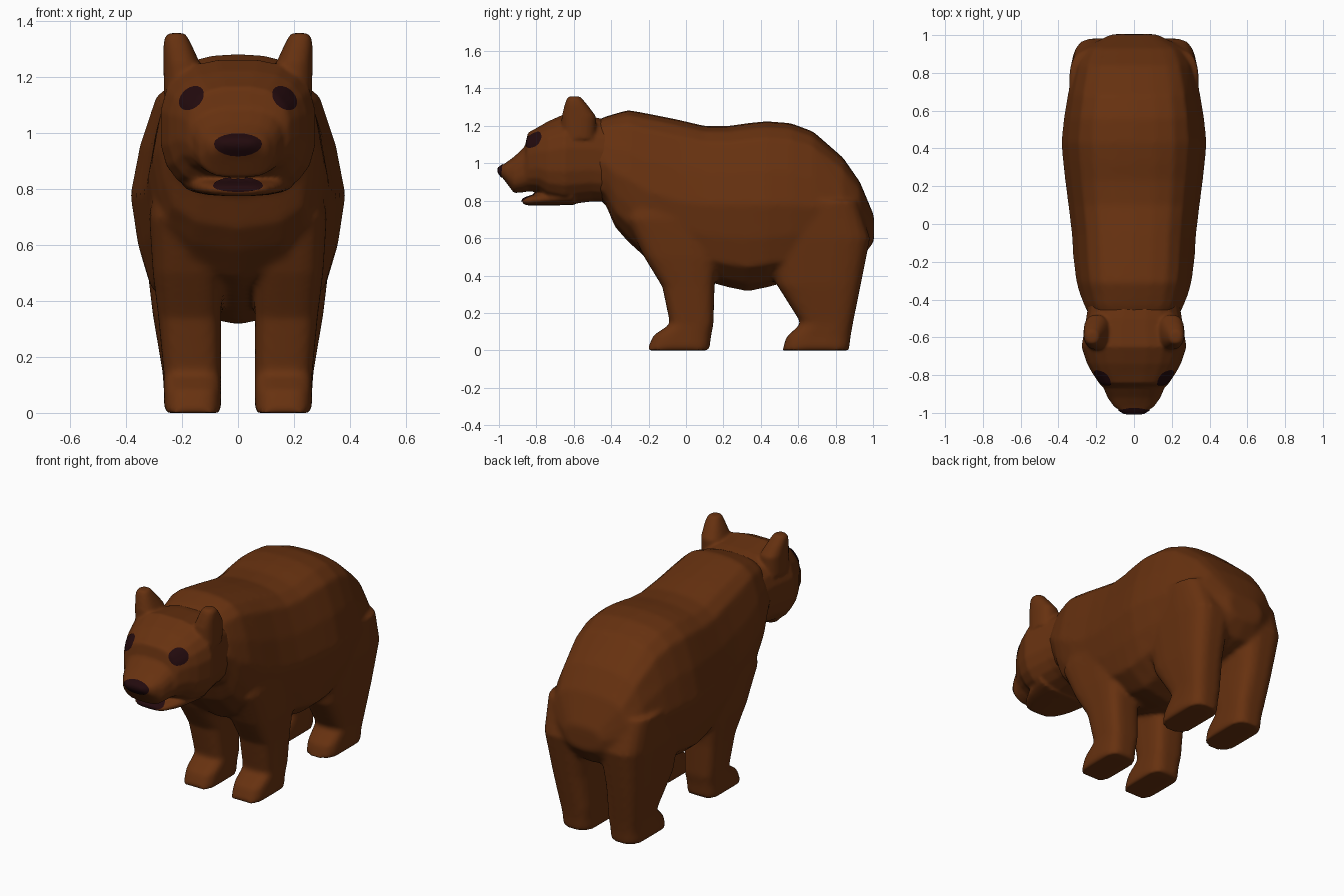
import bpy, bmesh, math
from mathutils import Vector
from mathutils.bvhtree import BVHTree

if "Cube" in bpy.data.objects:
    bpy.data.objects.remove(bpy.data.objects["Cube"])


def material(name, rgb):
    m = bpy.data.materials.new(name)
    m.diffuse_color = (*rgb, 1)
    m.use_nodes = True
    m.node_tree.nodes["Principled BSDF"].inputs["Base Color"].default_value = m.diffuse_color
    return m


fur = material("brown_fur", (0.135, 0.031, 0.005))
dark = material("dark_skin", (0.016, 0.003, 0.004))


def loft(bm, rings):
    """Skin a list of equal-length point rings and cap both ends."""
    vs = [[bm.verts.new(p) for p in r] for r in rings]
    n = len(vs[0])
    faces = [bm.faces.new(vs[0]), bm.faces.new(vs[-1][::-1])]
    for a, b in zip(vs, vs[1:]):
        for i in range(n):
            j = (i + 1) % n
            faces.append(bm.faces.new((a[i], b[i], b[j], a[j])))
    bmesh.ops.recalc_face_normals(bm, faces=faces)


def rounded(hx, hy, power, n=20):
    """Rounded rectangle centred on zero."""
    pts = []
    for i in range(n):
        a = 2 * math.pi * (i + 0.5) / n
        c, s = math.cos(a), math.sin(a)
        pts.append((hx * math.copysign(abs(c) ** (2 / power), c),
                    hy * math.copysign(abs(s) ** (2 / power), s)))
    return pts


def upright(rows, side, power):
    """Rings stacked in z from rows of z, y0, y1, x0, x1."""
    return [[(side * ((x0 + x1) / 2 + u), (y0 + y1) / 2 + v, z)
             for u, v in rounded((x1 - x0) / 2, (y1 - y0) / 2, power)]
            for z, y0, y1, x0, x1 in rows]


def lengthwise(rows, power):
    """Rings along y from rows of y, half width, top, bottom."""
    return [[(u, y, (t + b) / 2 + v) for u, v in rounded(w, (t - b) / 2, power)]
            for y, w, t, b in rows]


def blended_object(name, bm, voxel, steps):
    """Fuse overlapping volumes into one soft skin."""
    me = bpy.data.meshes.new(name)
    bm.to_mesh(me)
    bm.free()
    me.materials.append(fur)
    ob = bpy.data.objects.new(name, me)
    bpy.context.collection.objects.link(ob)
    r = ob.modifiers.new("fuse", 'REMESH')
    r.mode = 'VOXEL'
    r.voxel_size = voxel
    r.use_smooth_shade = True
    s = ob.modifiers.new("soften", 'SMOOTH')
    s.factor = 0.5
    s.iterations = steps
    return ob


# Torso: y, half width, top, bottom, height of widest point
torso = [(-0.52, 0.22, 1.21, 0.84, 1.02), (-0.43, 0.265, 1.25, 0.78, 1.0),
         (-0.38, 0.285, 1.265, 0.66, 0.95), (-0.31, 0.305, 1.285, 0.58, 0.92),
         (-0.20, 0.32, 1.265, 0.48, 0.85), (-0.05, 0.33, 1.235, 0.42, 0.80),
         (0.10, 0.348, 1.20, 0.37, 0.78), (0.23, 0.365, 1.20, 0.335, 0.78),
         (0.33, 0.376, 1.215, 0.315, 0.78), (0.43, 0.385, 1.225, 0.335, 0.78),
         (0.56, 0.372, 1.215, 0.37, 0.78), (0.68, 0.352, 1.17, 0.42, 0.77),
         (0.84, 0.318, 1.03, 0.45, 0.73), (0.93, 0.275, 0.90, 0.48, 0.70),
         (1.005, 0.12, 0.72, 0.58, 0.67)]
half = [(0, 1), (0.3, 0.985), (0.56, 0.93), (0.76, 0.79), (0.91, 0.4), (1, 0),
        (0.93, -0.4), (0.82, -0.72), (0.52, -0.92), (0, -1)]
section = half + [(-u, v) for u, v in half[-2:0:-1]]
bm = bmesh.new()
loft(bm, [[(u * w, y, m + v * ((t - m) if v > 0 else (m - b)))
           for u, v in section] for y, w, t, b, m in torso])

# Legs with forward paws: z, back-to-front range, inner-to-outer range
front_leg = [(0, -0.21, 0.125, 0.06, 0.265), (0.08, -0.175, 0.135, 0.06, 0.265),
             (0.14, -0.085, 0.147, 0.06, 0.266), (0.34, -0.127, 0.153, 0.06, 0.285),
             (0.5, -0.225, 0.17, 0.055, 0.305), (0.7, -0.32, 0.15, 0.05, 0.318),
             (0.9, -0.28, 0.1, 0.06, 0.29)]
rear_leg = [(0, 0.515, 0.872, 0.06, 0.265), (0.07, 0.535, 0.88, 0.06, 0.265),
            (0.145, 0.615, 0.893, 0.06, 0.27), (0.35, 0.485, 0.935, 0.06, 0.305),
            (0.6, 0.44, 0.985, 0.04, 0.335), (0.8, 0.5, 0.92, 0.04, 0.345)]
for side in (1, -1):
    loft(bm, upright(front_leg, side, 3.6))
    loft(bm, upright(rear_leg, side, 3.4))
blended_object("body_and_legs", bm, 0.014, 7)

# Skull and muzzle
bm = bmesh.new()
loft(bm, lengthwise([(-0.40, 0.24, 1.23, 0.79), (-0.50, 0.255, 1.25, 0.795),
                     (-0.65, 0.28, 1.265, 0.775), (-0.74, 0.25, 1.225, 0.80),
                     (-0.79, 0.222, 1.195, 0.845), (-0.845, 0.185, 1.165, 0.85),
                     (-0.862, 0.165, 1.09, 0.845), (-0.92, 0.14, 1.035, 0.84),
                     (-0.965, 0.108, 1.002, 0.902), (-1.004, 0.055, 0.978, 0.95)], 2.7))
# Lower jaw
loft(bm, lengthwise([(-0.6, 0.21, 0.9, 0.775), (-0.75, 0.165, 0.85, 0.775),
                     (-0.80, 0.14, 0.835, 0.775), (-0.85, 0.105, 0.822, 0.775),
                     (-0.875, 0.07, 0.81, 0.785)], 2.6))
# Ears
ear = [(1.13, -0.67, -0.48, 0.11, 0.265), (1.25, -0.665, -0.48, 0.135, 0.267),
       (1.31, -0.65, -0.525, 0.163, 0.267), (1.34, -0.64, -0.55, 0.178, 0.263),
       (1.358, -0.63, -0.565, 0.19, 0.25)]
for side in (1, -1):
    loft(bm, upright(ear, side, 2.4))
head = blended_object("head", bm, 0.01, 4)

# Thin dark plates laid on the face
bpy.context.view_layer.update()
tree = BVHTree.FromObject(head, bpy.context.evaluated_depsgraph_get())


def face_plate(name, outline, centre, rings=5):
    bm = bmesh.new()
    grid = []
    for k in range(rings + 1):
        row = []
        for x, z in outline:
            f = max(k / rings, 0.02)
            px, pz = centre[0] + f * x, centre[1] + f * z
            hit = tree.ray_cast(Vector((px, -2, pz)), Vector((0, 1, 0)))[0]
            row.append(bm.verts.new((px, hit.y - 0.005, pz)) if hit else None)
        grid.append(row)
    n = len(outline)
    for a, b in zip(grid, grid[1:]):
        for i in range(n):
            q = (a[i], a[(i + 1) % n], b[(i + 1) % n], b[i])
            if all(q) and max(v.co.y for v in q) - min(v.co.y for v in q) < 0.08:
                bm.faces.new(q).smooth = True
    centre_ring = [v for v in grid[0] if v]
    if len(centre_ring) > 2:
        bm.faces.new(centre_ring)
    bmesh.ops.recalc_face_normals(bm, faces=bm.faces)
    if sum(f.normal.y for f in bm.faces) > 0:
        bmesh.ops.reverse_faces(bm, faces=bm.faces)
    me = bpy.data.meshes.new(name)
    bm.to_mesh(me)
    bm.free()
    me.materials.append(dark)
    bpy.context.collection.objects.link(bpy.data.objects.new(name, me))


def oval(rx, up, down, n=20):
    angles = [2 * math.pi * i / n for i in range(n)]
    return [(rx * math.cos(a), (up if math.sin(a) > 0 else down) * math.sin(a))
            for a in angles]


# Eyes, tilted outward
for side, label in ((1, "left_eye"), (-1, "right_eye")):
    tilted = [(x - 0.2 * side * z, z - 0.15 * side * x) for x, z in oval(0.044, 0.044, 0.042)]
    face_plate(label, tilted, (side * 0.167, 1.125))
# Nose and lower lip
face_plate("nose", oval(0.086, 0.038, 0.045), (0, 0.962))
face_plate("lower_lip", oval(0.09, 0.032, 0.022), (0, 0.812))
